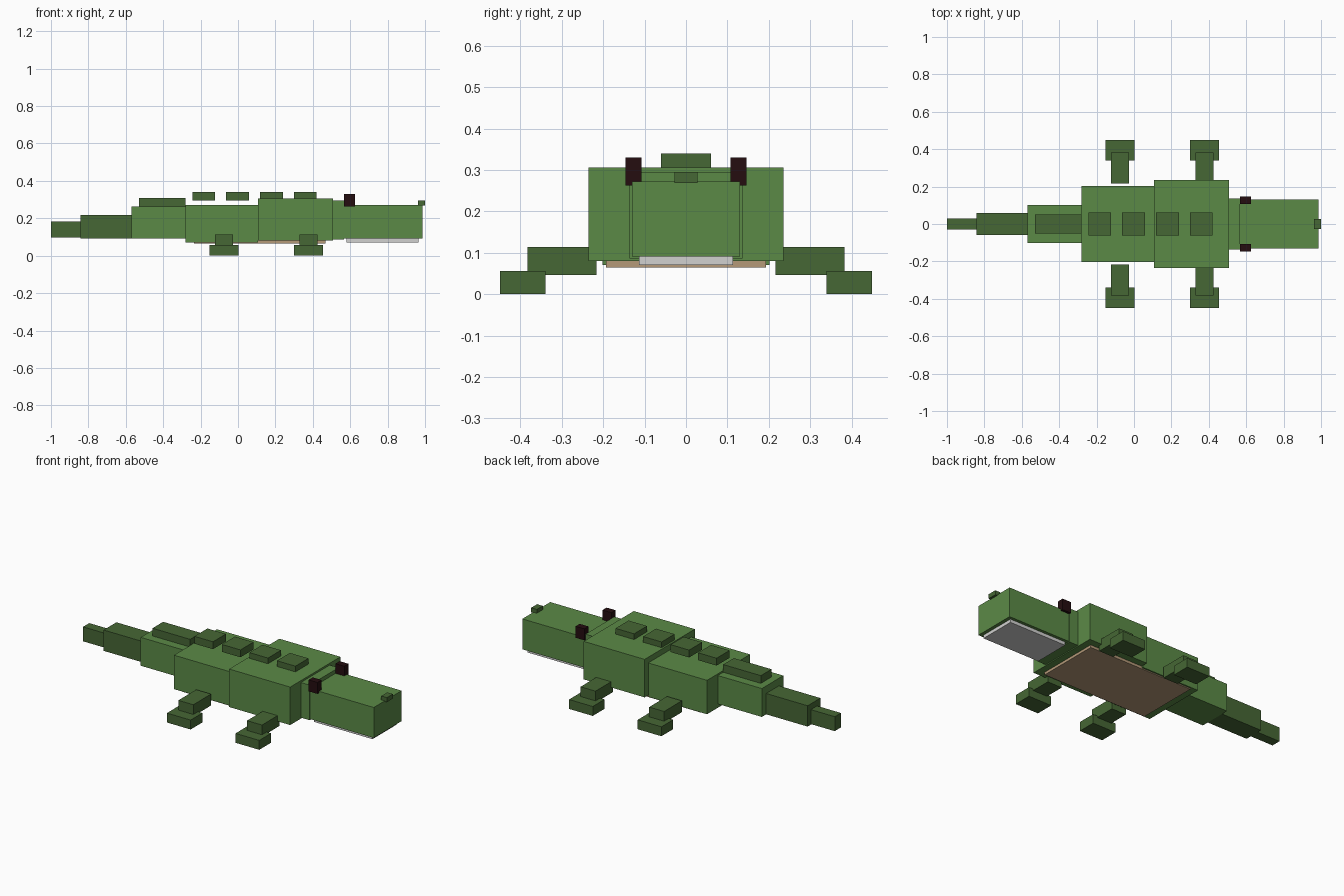
import bpy

if "Cube" in bpy.data.objects:
    bpy.data.objects.remove(bpy.data.objects["Cube"])


def material(name, rgb):
    m = bpy.data.materials.new(name)
    m.diffuse_color = (*rgb, 1.0)
    m.use_nodes = True
    m.node_tree.nodes["Principled BSDF"].inputs["Base Color"].default_value = m.diffuse_color
    return m


GREEN = material("leaf green", (0.105, 0.254, 0.062))
DARK = material("dark green", (0.061, 0.135, 0.035))
TAN = material("belly tan", (0.46, 0.32, 0.19))
WHITE = material("tooth white", (0.64, 0.64, 0.63))
BLACK = material("eye dark red", (0.018, 0.004, 0.005))


def box(name, mat, x, y, z):
    """Box spanning the (low, high) ranges on each axis."""
    bpy.ops.mesh.primitive_cube_add(size=1)
    ob = bpy.context.object
    ob.name = name
    for v in ob.data.vertices:
        v.co = [r[0] if c < 0 else r[1] for c, r in zip(v.co, (x, y, z))]
    ob.data.materials.append(mat)
    return ob


def centred(name, mat, x, half_width, z):
    return box(name, mat, x, (-half_width, half_width), z)


def pair(name, mat, x, y, z):
    box(name + "_left", mat, x, y, z)
    box(name + "_right", mat, x, (-y[1], -y[0]), z)


# Body and belly
centred("front_body", GREEN, (0.107, 0.509), 0.236, (0.08, 0.306))
centred("rear_body", GREEN, (-0.28, 0.107), 0.202, (0.07, 0.272))
centred("belly", TAN, (-0.235, 0.467), 0.193, (0.064, 0.082))

# Head, teeth, eyes and snout
centred("neck", GREEN, (0.509, 0.567), 0.136, (0.086, 0.295))
centred("head", GREEN, (0.567, 0.986), 0.131, (0.091, 0.272))
centred("teeth", WHITE, (0.58, 0.965), 0.113, (0.071, 0.091))
centred("nostril", DARK, (0.963, 1.0), 0.028, (0.268, 0.295))
pair("eye", BLACK, (0.567, 0.625), (0.107, 0.146), (0.262, 0.33))

# Tail
centred("tail_base", GREEN, (-0.57, -0.28), 0.101, (0.093, 0.262))
centred("tail_middle", DARK, (-0.843, -0.57), 0.06, (0.093, 0.217))
centred("tail_tip", DARK, (-1.0, -0.843), 0.029, (0.096, 0.182))
centred("tail_ridge", DARK, (-0.528, -0.28), 0.05, (0.26, 0.308))

# Back plates
for i in range(4):
    x = -0.183 + 0.181 * i
    centred(f"back_plate_{i + 1}", DARK, (x - 0.061, x + 0.061), 0.061, (0.296, 0.34))

# Legs and feet
for name, x in (("rear", -0.075), ("front", 0.377)):
    pair(name + "_leg", DARK, (x - 0.049, x + 0.049), (0.216, 0.383), (0.046, 0.114))
    pair(name + "_foot", DARK, (x - 0.078, x + 0.078), (0.339, 0.45), (0.0, 0.056))
